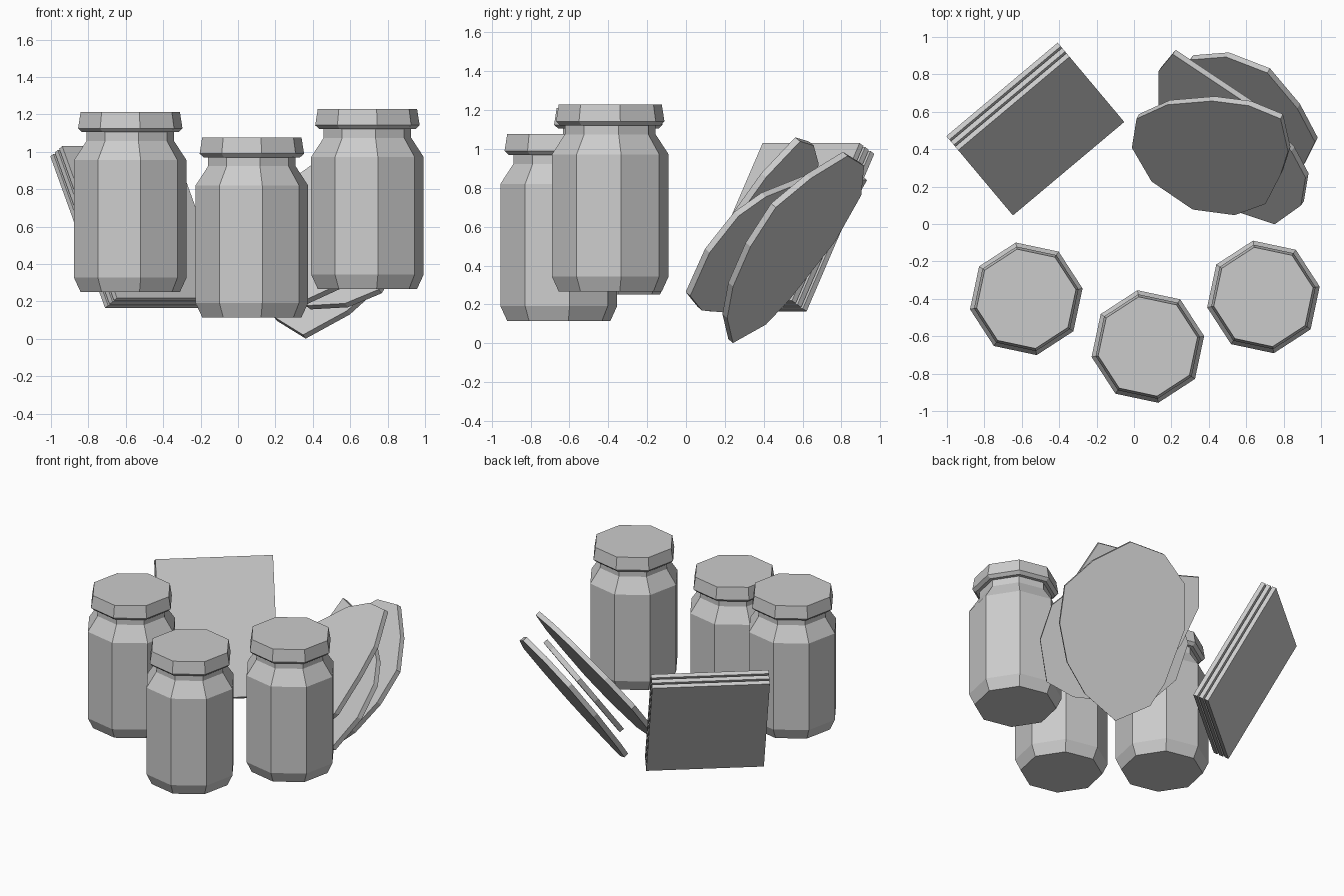
import bpy, bmesh, math
from mathutils import Vector, Matrix

if "Cube" in bpy.data.objects:
    bpy.data.objects.remove(bpy.data.objects["Cube"])

grey = bpy.data.materials.new("plain_grey")
grey.diffuse_color = (0.6, 0.6, 0.6, 1)
grey.use_nodes = True
grey.node_tree.nodes["Principled BSDF"].inputs["Base Color"].default_value = grey.diffuse_color


def finish(name, bm):
    bmesh.ops.recalc_face_normals(bm, faces=bm.faces)
    mesh = bpy.data.meshes.new(name)
    bm.to_mesh(mesh)
    bm.free()
    mesh.materials.append(grey)
    obj = bpy.data.objects.new(name, mesh)
    bpy.context.collection.objects.link(obj)
    return obj


def turned(name, profile, place, sides=8, turn=10.5):
    """Stack rings of (radius, height) into a capped solid."""
    bm = bmesh.new()
    rings = []
    for r, z in profile:
        angles = [math.radians(turn + 360 * i / sides) for i in range(sides)]
        rings.append([bm.verts.new(Vector((r * math.cos(a), r * math.sin(a), z)) + place)
                      for a in angles])
    for low, high in zip(rings, rings[1:]):
        for i in range(sides):
            j = (i + 1) % sides
            bm.faces.new((low[i], low[j], high[j], high[i]))
    bm.faces.new(rings[0])
    bm.faces.new(rings[-1])
    finish(name, bm)


def slice_plate(name, outline, base, slope_x, slope_y, thick=0.035):
    """Flat plate on the tilted plane z = base + slope_x*x + slope_y*y."""
    bm = bmesh.new()
    half = Vector((-slope_x, -slope_y, 1)).normalized() * thick / 2
    mid = [Vector((x, y, base + slope_x * x + slope_y * y)) for x, y in outline]
    top = [bm.verts.new(p + half) for p in mid]
    low = [bm.verts.new(p - half) for p in mid]
    bm.faces.new(top)
    bm.faces.new(low[::-1])
    for i in range(len(mid)):
        j = (i + 1) % len(mid)
        bm.faces.new((low[i], low[j], top[j], top[i]))
    finish(name, bm)


# Three eight-sided jars with lids
jar_body = [(0.27, 0), (0.306, 0.077), (0.306, 0.705), (0.238, 0.808), (0.238, 0.86)]
jar_lid = [(0.262, 0.855), (0.284, 0.875), (0.27, 0.962)]
for i, spot in enumerate([(-0.576, -0.4, 0.25), (0.074, -0.655, 0.115), (0.692, -0.39, 0.267)], 1):
    turned(f"jar_body_{i}", jar_body, Vector(spot))
    turned(f"jar_lid_{i}", jar_lid, Vector(spot))

# Leaning stack of three square sheets
along = Vector((0.766, 0.643, 0))
out = Vector((0.643, -0.766, 0))
tilt = math.radians(29.3)
down = out * math.sin(tilt) - Vector((0, 0, math.cos(tilt)))
normal = out * math.cos(tilt) + Vector((0, 0, math.sin(tilt)))
face_centre = Vector((-0.496, 0.47, 0.625))
sheet, gap = 0.029, 0.013
for i in range(3):
    centre = face_centre - normal * (sheet / 2 + i * (sheet + gap))
    frame = Matrix((along * 0.777, down * 0.93, normal * sheet)).transposed().to_4x4()
    bm = bmesh.new()
    bmesh.ops.create_cube(bm, size=1, matrix=Matrix.Translation(centre) @ frame)
    finish(f"square_sheet_{i + 1}", bm)

# Three leaning rounded slices
slice_plate("upper_slice",
            [(0.02, 0.575), (0.185, 0.65), (0.425, 0.67), (0.62, 0.645), (0.79, 0.575),
             (0.83, 0.4), (0.79, 0.275), (0.71, 0.12), (0.545, 0.06), (0.32, 0.09),
             (0.1, 0.24), (-0.005, 0.42)], -0.13, 0.62, 1.2)
slice_plate("middle_slice",
            [(0.215, 0.92), (0.14, 0.83), (0.14, 0.65), (0.2, 0.45), (0.38, 0.2),
             (0.58, 0.07), (0.76, 0.01), (0.9, 0.11), (0.925, 0.26), (0.85, 0.4),
             (0.62, 0.65)], -0.358, 0.79, 1.128)
slice_plate("lower_slice",
            [(0.355, 0.23), (0.59, 0.2), (0.77, 0.23), (0.91, 0.32), (0.975, 0.45),
             (0.88, 0.63), (0.72, 0.82), (0.5, 0.905), (0.31, 0.89), (0.2, 0.755),
             (0.175, 0.52), (0.2, 0.4)], -0.513, 0.7, 1.2)
